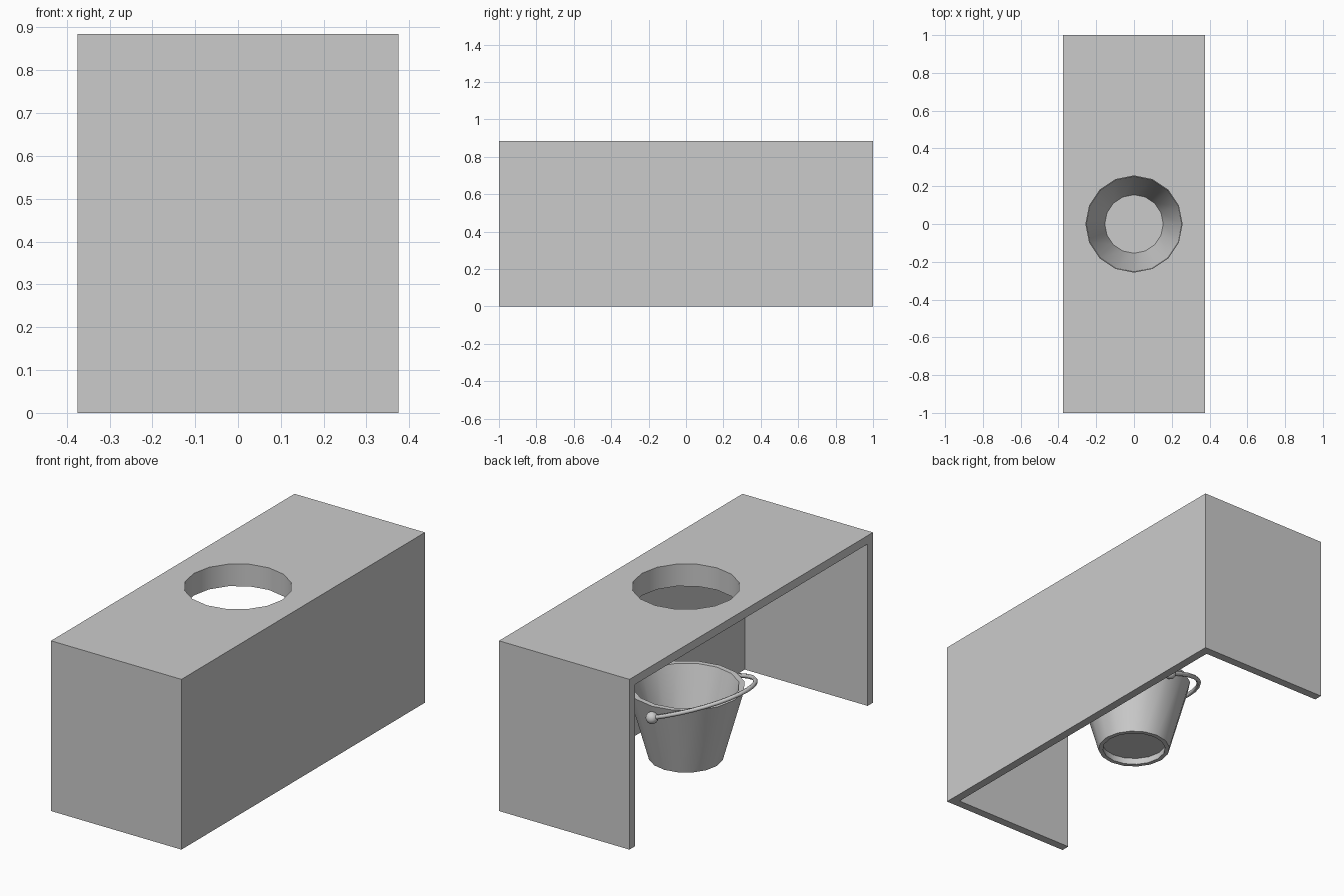
import bpy, bmesh
from math import cos, sin, pi, radians

if "Cube" in bpy.data.objects:
    bpy.data.objects.remove(bpy.data.objects["Cube"])

N = 16                      # sides of the round parts
H, T, R = 0.885, 0.044, 0.255   # cabinet height, panel thickness, hole radius


def finish(obj, angle=30):
    bpy.ops.object.select_all(action='DESELECT')
    obj.select_set(True)
    bpy.context.view_layer.objects.active = obj
    bpy.ops.object.shade_smooth_by_angle(angle=radians(angle))
    return obj


def box(name, lo, hi):
    bpy.ops.mesh.primitive_cube_add(size=1, location=[(a + b) / 2 for a, b in zip(lo, hi)])
    obj = bpy.context.object
    obj.name = name
    obj.scale = [b - a for a, b in zip(lo, hi)]
    bpy.ops.object.transform_apply(location=True, scale=True)
    return obj


def lathe(name, profile, closed=False):
    """Spin (radius, z) points around z; a radius of 0 becomes a pole."""
    bm = bmesh.new()
    rings = []
    for r, z in profile:
        if r == 0:
            rings.append([bm.verts.new((0, 0, z))] * N)
        else:
            rings.append([bm.verts.new((r * cos(2 * pi * i / N), r * sin(2 * pi * i / N), z))
                          for i in range(N)])
    pairs = list(zip(rings, rings[1:] + rings[:1])) if closed else list(zip(rings, rings[1:]))
    for a, b in pairs:
        for i in range(N):
            j = (i + 1) % N
            bm.faces.new(list(dict.fromkeys((a[i], a[j], b[j], b[i]))))
    bmesh.ops.recalc_face_normals(bm, faces=bm.faces)
    mesh = bpy.data.meshes.new(name)
    bm.to_mesh(mesh)
    bm.free()
    obj = bpy.data.objects.new(name, mesh)
    bpy.context.collection.objects.link(obj)
    return finish(obj)


def cut(obj, cutter):
    mod = obj.modifiers.new("cut", 'BOOLEAN')
    mod.operation, mod.object, mod.solver = 'DIFFERENCE', cutter, 'EXACT'
    bpy.context.view_layer.objects.active = obj
    bpy.ops.object.modifier_apply(modifier=mod.name)
    bpy.data.objects.remove(cutter)


# Cabinet: top, one long wall and two ends, open at the back and below
cabinet = box("cabinet", (-0.375, -1, 0), (0.375, 1, H))
cut(cabinet, box("inside_cutter", (-0.5, -1 + T, -0.2), (0.375 - T, 1 - T, H - T)))
cut(cabinet, lathe("hole_cutter", [(0, 0.7), (R, 0.7), (R, 1), (0, 1)]))
finish(cabinet)

# Collar hanging below the seat hole
lathe("hole_collar", [(R, H - T), (R, H - 0.115), (R + 0.012, H - 0.115), (R + 0.012, H - T)], closed=True)

# Bucket with a recessed floor
lathe("bucket", [(0, 0.036), (0.16, 0.036), (0.155, 0), (0.177, 0), (0.28, 0.37),
                 (0.253, 0.37), (0.155, 0.045), (0, 0.045)])

# Handle knobs on both sides of the bucket
for side, label in ((-1, "front"), (1, "back")):
    bpy.ops.mesh.primitive_uv_sphere_add(segments=16, ring_count=8, radius=0.03,
                                         location=(0, side * 0.28, 0.31))
    bpy.context.object.name = label + "_handle_knob"
    finish(bpy.context.object, 40)

# Wire handle leaning out to the open side
curve = bpy.data.curves.new("handle", 'CURVE')
curve.dimensions = '3D'
curve.bevel_depth, curve.bevel_resolution = 0.011, 1
spline = curve.splines.new('POLY')
steps = 16
spline.points.add(steps)
for i, p in enumerate(spline.points):
    a = pi * i / steps
    p.co = (-0.35 * sin(a), 0.28 * cos(a), 0.31 + 0.13 * sin(a), 1)
spline.use_smooth = True
handle = bpy.data.objects.new("handle", curve)
bpy.context.collection.objects.link(handle)
